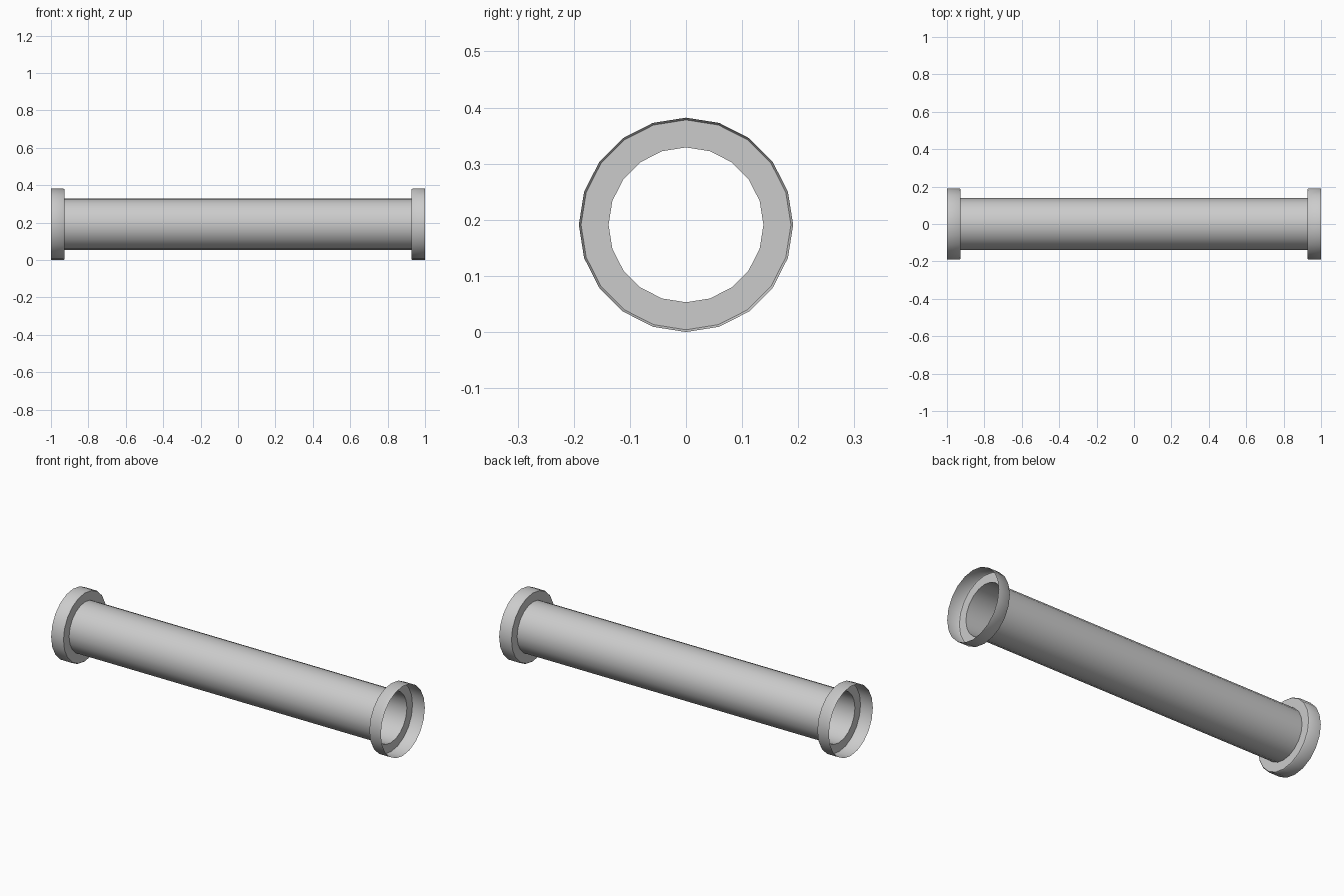
import bpy, math

if "Cube" in bpy.data.objects:
    bpy.data.objects.remove(bpy.data.objects["Cube"])

SIDES = 20
AXIS_Z = 0.191


def revolve(name, profile):
    """Thin open shell: spin (x, radius) points around the x axis."""
    verts, faces = [], []
    for x, r in profile:
        for i in range(SIDES):
            a = 2 * math.pi * i / SIDES
            verts.append((x, r * math.sin(a), r * math.cos(a)))
    for k in range(len(profile) - 1):
        for i in range(SIDES):
            j = (i + 1) % SIDES
            a, b = k * SIDES, (k + 1) * SIDES
            # wound so the normals face away from the axis
            faces.append((a + i, a + j, b + j, b + i))
    mesh = bpy.data.meshes.new(name)
    mesh.from_pydata(verts, [], faces)
    mesh.flip_normals()
    ob = bpy.data.objects.new(name, mesh)
    bpy.context.collection.objects.link(ob)
    ob.location.z = AXIS_Z
    bpy.ops.object.select_all(action='DESELECT')
    ob.select_set(True)
    bpy.context.view_layer.objects.active = ob
    bpy.ops.object.shade_smooth_by_angle(angle=math.radians(40))
    return ob


# Long hollow tube
revolve("pipe_tube", [(-0.928, 0.138), (0.928, 0.138)])

# Open socket collars: annular step, small softened corner, outer wall
collar = [(0.928, 0.138), (0.928, 0.187), (0.933, 0.191), (1.0, 0.191)]
revolve("right_collar", collar)
revolve("left_collar", [(-x, r) for x, r in reversed(collar)])
